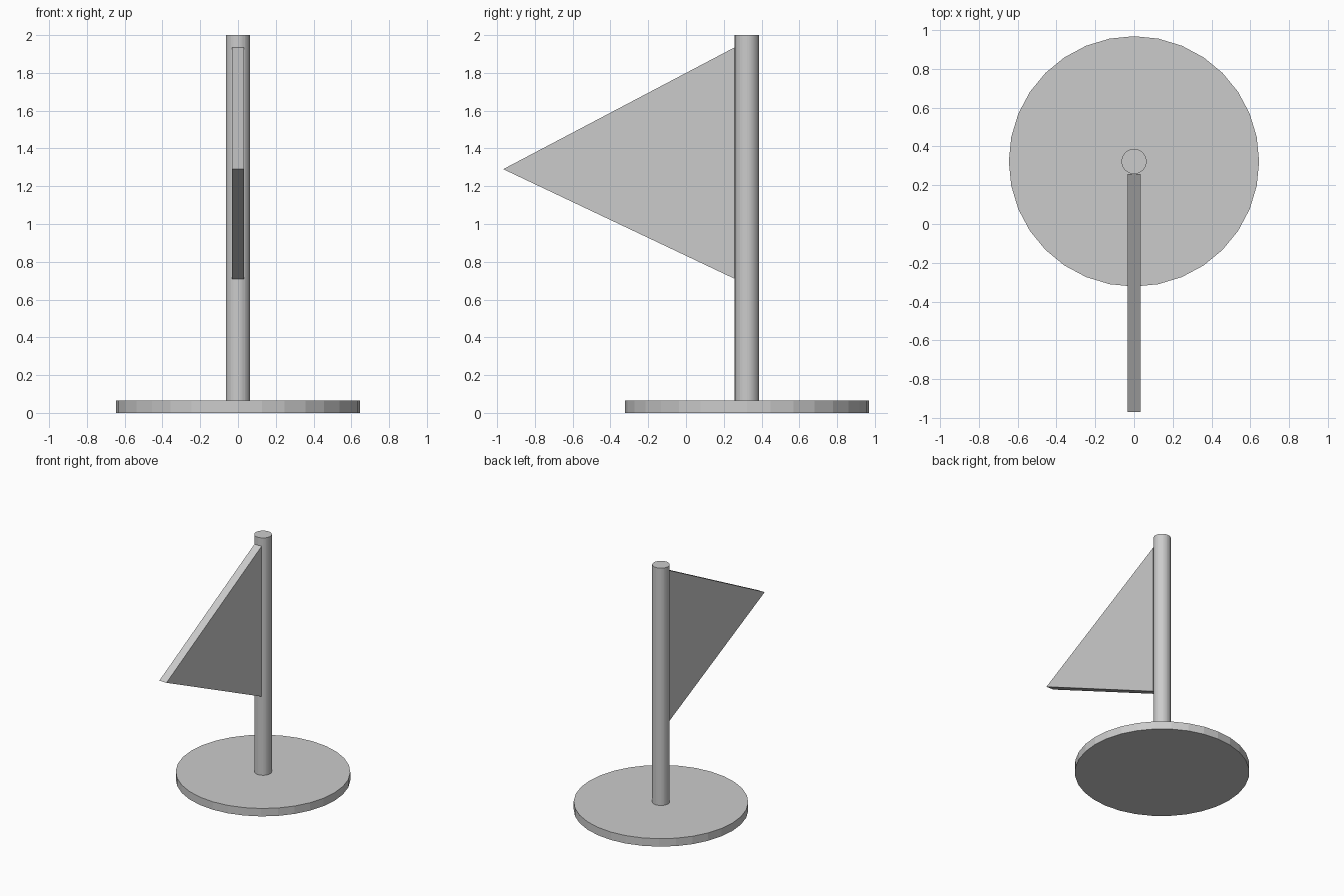
import bpy
import bmesh

cube = bpy.data.objects.get("Cube")
if cube:
    bpy.data.objects.remove(cube, do_unlink=True)

U = 2 / 31            # one design unit: the model is 31 units tall
AXIS_Y = 5 * U        # pole and base share this axis

grey = bpy.data.materials.new("light_grey")
grey.use_nodes = True
colour = (0.6, 0.6, 0.6, 1)
grey.diffuse_color = colour
grey.node_tree.nodes["Principled BSDF"].inputs["Base Color"].default_value = colour


def add_disc(name, radius, bottom, top):
    bpy.ops.mesh.primitive_cylinder_add(
        vertices=32, radius=radius * U, depth=(top - bottom) * U,
        location=(0, AXIS_Y, (top + bottom) / 2 * U))
    obj = bpy.context.object
    obj.name = name
    obj.data.materials.append(grey)


def add_plate(name, profile, thickness):
    # Extrude a y-z outline along x, centred on x = 0
    bm = bmesh.new()
    face = bm.faces.new([bm.verts.new((-thickness / 2 * U, y * U, z * U)) for y, z in profile])
    side = bmesh.ops.extrude_face_region(bm, geom=[face])
    verts = [v for v in side["geom"] if isinstance(v, bmesh.types.BMVert)]
    bmesh.ops.translate(bm, verts=verts, vec=(thickness * U, 0, 0))
    bmesh.ops.recalc_face_normals(bm, faces=bm.faces)
    mesh = bpy.data.meshes.new(name)
    bm.to_mesh(mesh)
    bm.free()
    mesh.materials.append(grey)
    bpy.context.collection.objects.link(bpy.data.objects.new(name, mesh))


# Round base and pole
add_disc("base", 10, 0, 1)
add_disc("pole", 1, 1, 31)

# Triangular pennant pointing forward
add_plate("flag", [(4, 30), (4, 11), (-15, 20)], 1)
